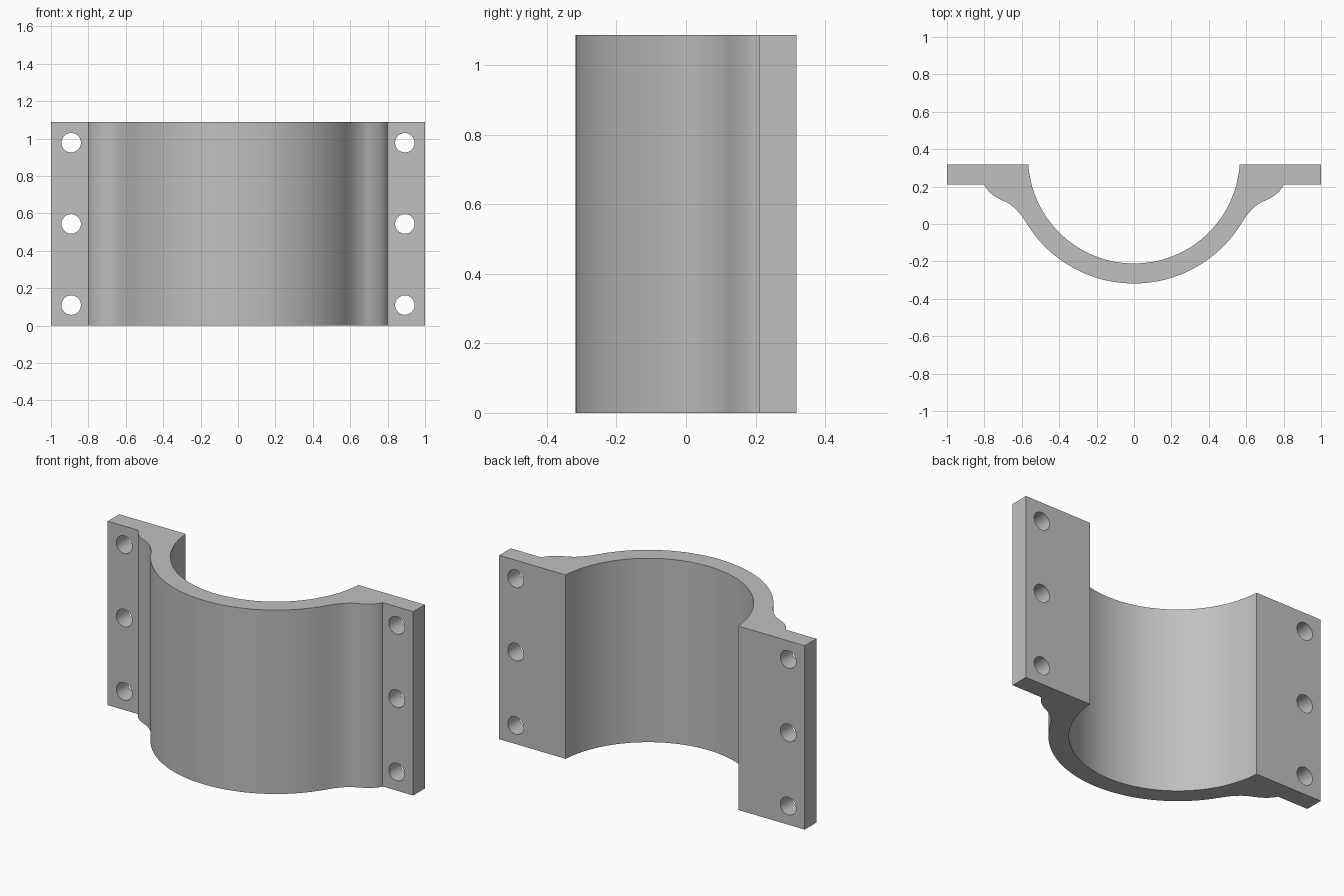
import bpy, bmesh, math
from mathutils import Vector
from mathutils.geometry import interpolate_bezier

default = bpy.data.objects.get("Cube")
if default:
    bpy.data.objects.remove(default, do_unlink=True)

HEIGHT = 1.088
BACK, FLANGE_FRONT = 0.318, 0.21
CENTRE_Y = 0.355
INNER_R, OUTER_R = 0.566, 0.673

grey = bpy.data.materials.new("plain grey")
grey.use_nodes = True
colour = (0.53, 0.53, 0.53, 1)
grey.diffuse_color = colour
grey.node_tree.nodes["Principled BSDF"].inputs["Base Color"].default_value = colour


def arc(radius, start, end, steps):
    """Points on the saddle arc; angle is measured from straight forward."""
    angles = [start + (end - start) * i / steps for i in range(steps + 1)]
    return [Vector((radius * math.sin(a), CENTRE_Y - radius * math.cos(a)))
            for a in angles]


def bezier(*points):
    return [p.to_2d() for p in interpolate_bezier(*[Vector((*p, 0)) for p in points], 12)]


# Half profile: outer saddle, S-shaped blend, flange, then inner saddle
outer_end = math.radians(58.5)
outer = arc(OUTER_R, 0, outer_end, 32)
join = outer[-1]
slope = Vector((math.cos(outer_end), math.sin(outer_end)))
blend = bezier(join, join + slope * 0.055, (0.64, 0.098), (0.69, 0.12))
blend += bezier((0.69, 0.12), (0.74, 0.142), (0.78, 0.165), (0.80, FLANGE_FRONT))[1:]
flange = [Vector(p) for p in ((1, FLANGE_FRONT), (1, BACK))]
inner_end = math.acos((CENTRE_Y - BACK) / INNER_R)
inner = arc(INNER_R, inner_end, 0, 44)

half = outer + blend[1:] + flange + inner
mirrored = [Vector((-p.x, p.y)) for p in reversed(half[1:-1])]

# Extrude the full profile upward
bm = bmesh.new()
face = bm.faces.new([bm.verts.new((p.x, p.y, 0)) for p in half + mirrored])
top = bmesh.ops.extrude_face_region(bm, geom=[face])["geom"]
bmesh.ops.translate(bm, verts=[v for v in top if isinstance(v, bmesh.types.BMVert)],
                    vec=(0, 0, HEIGHT))
bmesh.ops.recalc_face_normals(bm, faces=bm.faces)
mesh = bpy.data.meshes.new("half_clamp")
bm.to_mesh(mesh)
bm.free()
mesh.materials.append(grey)
clamp = bpy.data.objects.new("half_clamp", mesh)
bpy.context.collection.objects.link(clamp)

# Bolt holes: three through each flange
bpy.ops.object.select_all(action="DESELECT")
cutters = []
for x in (-0.892, 0.892):
    for z in (0.11, HEIGHT / 2, HEIGHT - 0.11):
        bpy.ops.mesh.primitive_cylinder_add(
            vertices=40, radius=0.052, depth=0.4,
            location=(x, (BACK + FLANGE_FRONT) / 2, z), rotation=(math.pi / 2, 0, 0))
        cutters.append(bpy.context.object)
for cutter in cutters:
    cutter.name = "bolt_hole_cutter"
    cutter.hide_render = True
    cutter.data.materials.append(grey)
    cut = clamp.modifiers.new("bolt_hole", "BOOLEAN")
    cut.operation = "DIFFERENCE"
    cut.solver = "EXACT"
    cut.object = cutter

bpy.ops.object.select_all(action="DESELECT")
clamp.select_set(True)
bpy.context.view_layer.objects.active = clamp
for name in [m.name for m in clamp.modifiers]:
    bpy.ops.object.modifier_apply(modifier=name)
for cutter in cutters:
    bpy.data.objects.remove(cutter, do_unlink=True)

bpy.ops.object.shade_smooth_by_angle(angle=math.radians(30))
